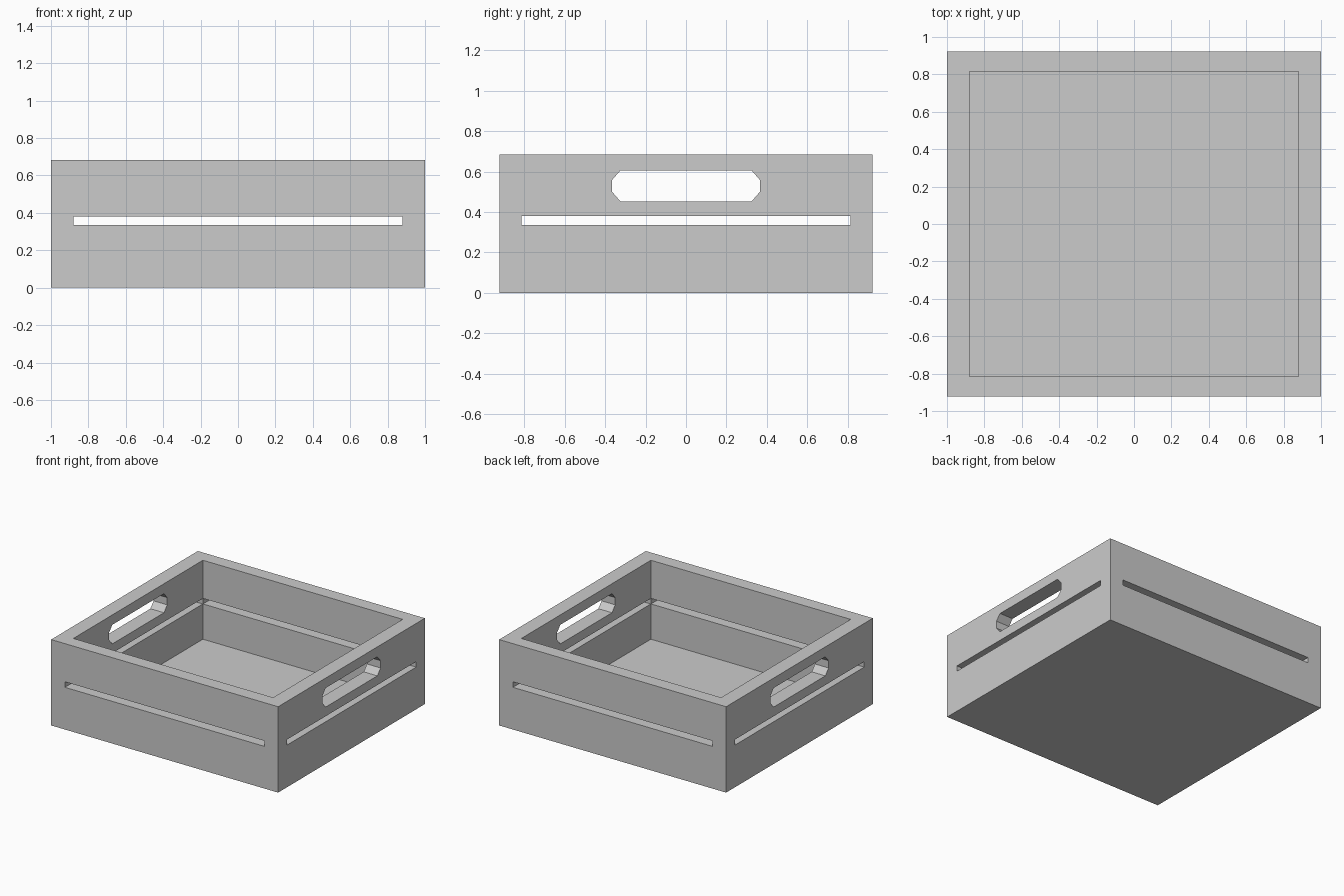
import bpy, bmesh

if "Cube" in bpy.data.objects:
    bpy.data.objects.remove(bpy.data.objects["Cube"])

W, D, H = 1.0, 0.923, 0.684        # outer half width, half depth, height
IW, ID = 0.88, 0.815               # inner half width and half depth
FLOOR = 0.055


def mesh_object(name, bm):
    bmesh.ops.recalc_face_normals(bm, faces=bm.faces)
    mesh = bpy.data.meshes.new(name)
    bm.to_mesh(mesh)
    bm.free()
    obj = bpy.data.objects.new(name, mesh)
    bpy.context.collection.objects.link(obj)
    return obj


def box(name, hx, hy, z0, z1):
    bm = bmesh.new()
    bmesh.ops.create_cube(bm, size=2)
    for v in bm.verts:
        v.co = (v.co.x * hx, v.co.y * hy, z1 if v.co.z > 0 else z0)
    return mesh_object(name, bm)


def handle_prism(name, hy, z0, z1, cy, cz):
    # Chamfered rectangle in the side plane, extruded right across the crate
    profile = [(-hy + cy, z0), (hy - cy, z0), (hy, z0 + cz), (hy, z1 - cz),
               (hy - cy, z1), (-hy + cy, z1), (-hy, z1 - cz), (-hy, z0 + cz)]
    bm = bmesh.new()
    face = bm.faces.new([bm.verts.new((-1.2, y, z)) for y, z in profile])
    ext = bmesh.ops.extrude_face_region(bm, geom=[face])
    for v in ext["geom"]:
        if isinstance(v, bmesh.types.BMVert):
            v.co.x = 1.2
    return mesh_object(name, bm)


# Solid crate body
crate = box("crate_body", W, D, 0, H)

# Cavity, board gaps on all four sides, and hand holes on both ends
cutters = [
    box("cavity_cutter", IW, ID, FLOOR, H + 0.2),
    box("front_back_gap_cutter", IW - 0.001, 1.2, 0.336, 0.38),
    box("side_gap_cutter", 1.2, ID - 0.001, 0.336, 0.38),
    handle_prism("hand_hole_cutter", 0.366, 0.453, 0.605, 0.041, 0.047),
]
for cutter in cutters:
    cutter.hide_render = True
    cutter.hide_set(True)
    cutter.display_type = 'WIRE'
    mod = crate.modifiers.new(cutter.name, 'BOOLEAN')
    mod.operation = 'DIFFERENCE'
    mod.solver = 'EXACT'
    mod.object = cutter
